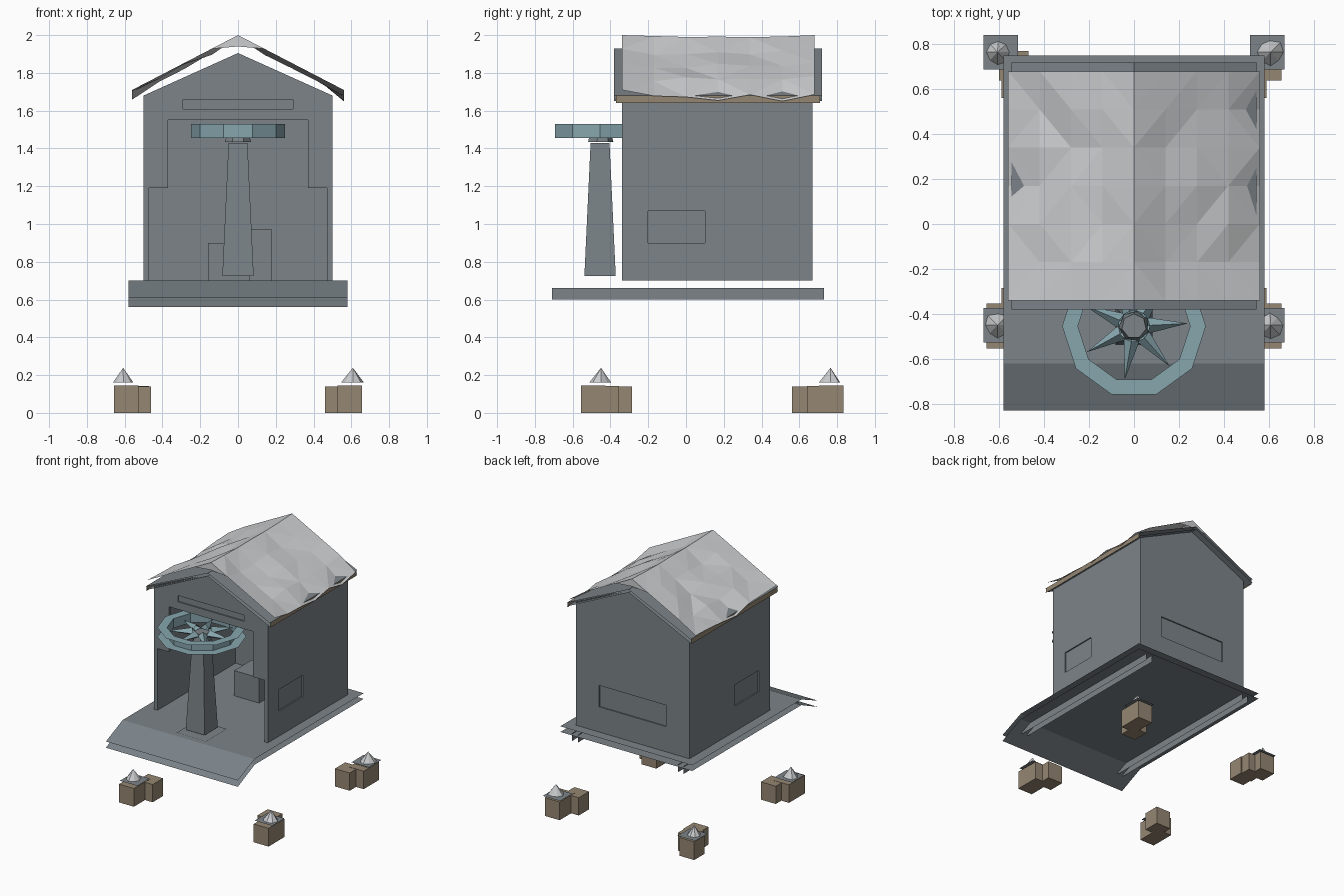
import bpy, bmesh, math, random
from mathutils import Matrix, Vector

random.seed(4)
cube = bpy.data.objects.get("Cube")
if cube:
    bpy.data.objects.remove(cube, do_unlink=True)


def material(name, rgb):
    m = bpy.data.materials.new(name)
    m.use_nodes = True
    m.diffuse_color = (*rgb, 1)
    m.node_tree.nodes["Principled BSDF"].inputs["Base Color"].default_value = (*rgb, 1)
    return m


GREY = material("slate grey", (0.20, 0.23, 0.25))
TEAL = material("pale teal", (0.24, 0.38, 0.42))
BROWN = material("dusty brown", (0.30, 0.24, 0.17))
SNOW = material("snow", (0.60, 0.61, 0.62))


def add(name, bm, mat):
    mesh = bpy.data.meshes.new(name)
    bm.to_mesh(mesh)
    bm.free()
    mesh.materials.append(mat)
    ob = bpy.data.objects.new(name, mesh)
    bpy.context.collection.objects.link(ob)
    return ob


def box(name, lo, hi, mat):
    bm = bmesh.new()
    size = [b - a for a, b in zip(lo, hi)]
    mid = [(a + b) / 2 for a, b in zip(lo, hi)]
    bmesh.ops.create_cube(bm, size=1, matrix=Matrix.Translation(mid) @ Matrix.Diagonal((*size, 1)))
    return add(name, bm, mat)


def faces(name, polys, mat):
    """Open surface from a few polygons."""
    bm = bmesh.new()
    for p in polys:
        bm.faces.new([bm.verts.new(v) for v in p])
    bmesh.ops.remove_doubles(bm, verts=bm.verts, dist=1e-4)
    return add(name, bm, mat)


def slab(name, outline, y0, y1, mat):
    """Solid wall from an x-z outline."""
    bm = bmesh.new()
    f = bm.faces.new([bm.verts.new((x, y0, z)) for x, z in outline])
    ext = bmesh.ops.extrude_face_region(bm, geom=[f])["geom"]
    bmesh.ops.translate(bm, vec=(0, y1 - y0, 0), verts=[v for v in ext if isinstance(v, bmesh.types.BMVert)])
    bmesh.ops.recalc_face_normals(bm, faces=bm.faces)
    return add(name, bm, mat)


def recess(ob, lo, hi):
    """Cut a shallow rectangular niche."""
    cutter = box("niche_cutter", lo, hi, GREY)
    cutter.hide_render = True
    mod = ob.modifiers.new("niche", "BOOLEAN")
    mod.operation, mod.solver, mod.object = "DIFFERENCE", "EXACT", cutter
    bpy.context.view_layer.update()
    done = bpy.data.meshes.new_from_object(ob.evaluated_get(bpy.context.evaluated_depsgraph_get()))
    ob.modifiers.clear()
    ob.data = done
    bpy.data.objects.remove(cutter, do_unlink=True)


# Floor: two thin decks with a sloping front lip
for name, top, lip in (("floor_top", 0.70, 0.61), ("floor_underside", 0.655, 0.56)):
    a, b, c = (0.75, top), (-0.62, top), (-0.83, lip)
    faces(name, [[(-0.58, p[0], p[1]), (-0.58, q[0], q[1]), (0.58, q[0], q[1]), (0.58, p[0], p[1])]
                 for p, q in ((a, b), (b, c))], GREY)

# Rails below the floor
for side in (-1, 1):
    faces("floor_rail", [[(side * x, -0.71, 0.6), (side * x, 0.73, 0.6),
                          (side * x, 0.73, 0.66), (side * x, -0.71, 0.66)] for x in (0.44, 0.49)], GREY)

# Walls with niches
for side in (-1, 1):
    xs = sorted((side * 0.47, side * 0.5))
    wall = box("side_wall", (xs[0], -0.34, 0.7), (xs[1], 0.67, 1.67), GREY)
    xs = sorted((side * 0.49, side * 0.55))
    recess(wall, (xs[0], -0.20, 0.9), (xs[1], 0.10, 1.07))

gable = [(0.5, 1.68), (0, 1.905), (-0.5, 1.68)]
back = slab("back_wall", [(-0.5, 0.7), (0.5, 0.7)] + gable, 0.64, 0.67, GREY)
recess(back, (-0.295, 0.66, 0.9), (0.295, 0.72, 1.07))
front = slab("front_frame", [(-0.5, 1.19), (-0.37, 1.19), (-0.37, 1.55), (0.37, 1.55),
                             (0.37, 1.19), (0.5, 1.19)] + gable, -0.34, -0.31, GREY)
recess(front, (-0.29, -0.4, 1.61), (0.29, -0.33, 1.66))

# Roof sheets and eave boards
for name, ridge, eave in (("roof_top", 1.93, 1.68), ("roof_underside", 1.907, 1.65)):
    faces(name, [[(0, -0.38, ridge), (s * 0.545, -0.38, eave), (s * 0.545, 0.72, eave), (0, 0.72, ridge)]
                 for s in (-1, 1)], GREY)
for s in (-1, 1):
    faces("eave_board", [[(s * 0.545, -0.37, 1.64), (s * 0.545, 0.71, 1.64),
                          (s * 0.545, 0.71, 1.68), (s * 0.545, -0.37, 1.68)]], BROWN)

# Uneven snow blanket on the roof
bm = bmesh.new()
rows = []
for j in range(7):
    row = []
    for i in range(-4, 5):
        x = i * 0.14
        end = j in (0, 6)
        sag = 0 if end else random.uniform(0, 0.012 if i == 0 else 0.035)
        if abs(i) == 4 and j > 0:
            sag = random.uniform(0.0, 0.06)
        row.append(bm.verts.new((x, -0.34 + j * 0.17, 2 - 0.518 * abs(x) - sag)))
    rows.append(row)
for r0, r1 in zip(rows, rows[1:]):
    for i in range(8):
        bm.faces.new((r0[i], r0[i + 1], r1[i + 1], r1[i]))
bmesh.ops.triangulate(bm, faces=bm.faces)
for row in (rows[0], rows[-1]):
    low = bm.verts.new(row[4].co - Vector((0, 0, 0.06)))
    bm.faces.new((row[4], row[3], low))
    bm.faces.new((row[4], low, row[5]))
add("roof_snow", bm, SNOW)

# Pedestal
CY = -0.455
faces("pedestal_plate", [[(-0.13, CY - 0.13, 0.706), (0.13, CY - 0.13, 0.706),
                          (0.13, CY + 0.13, 0.706), (-0.13, CY + 0.13, 0.706)]], GREY)
bm = bmesh.new()
bmesh.ops.create_cone(bm, cap_ends=True, segments=4, radius1=0.083 * math.sqrt(2), radius2=0.05 * math.sqrt(2),
                      depth=0.705, matrix=Matrix.Translation((0, CY, 1.0775)) @ Matrix.Rotation(math.pi / 4, 4, "Z"))
add("pedestal", bm, GREY)


# Ten-sided wheel: two flat rims and an inner band
def ring_point(r, k, z):
    a = k * math.tau / 10
    return (r * math.cos(a), CY + r * math.sin(a), z)


for z in (1.455, 1.53):
    faces("wheel_rim", [[ring_point(0.25, k, z), ring_point(0.32, k, z), ring_point(0.32, k + 1, z),
                         ring_point(0.25, k + 1, z)] for k in range(10)], TEAL)
faces("wheel_band", [[ring_point(0.25, k, 1.455), ring_point(0.25, k + 1, 1.455),
                      ring_point(0.25, k + 1, 1.53), ring_point(0.25, k, 1.53)] for k in range(10)], TEAL)

# Pointed spokes and hub
spokes = []
for k in range(7):
    turn = Matrix.Translation((0, CY, 0)) @ Matrix.Rotation(math.radians(3) + k * math.tau / 7, 4, "Z")
    left, right, top, low, tip = [turn @ Vector(p) for p in (
        (0.06, 0.036, 1.49), (0.06, -0.036, 1.49), (0.07, 0, 1.525), (0.06, 0, 1.465), (0.24, 0, 1.49))]
    spokes += [(left, top, tip), (top, right, tip), (right, low, tip), (low, left, tip)]
faces("wheel_spokes", spokes, TEAL)
bm = bmesh.new()
bmesh.ops.create_cone(bm, cap_ends=True, segments=7, radius1=0.07, radius2=0.055, depth=0.06,
                      matrix=Matrix.Translation((0, CY, 1.465)))
add("wheel_hub", bm, GREY)

# Storage boxes inside
box("inner_box_low", (-0.16, 0.18, 0.7), (0.06, 0.40, 0.90), GREY)
box("inner_box_tall", (-0.04, 0.42, 0.7), (0.18, 0.63, 0.97), GREY)

# Corner footings: blocks, cap plate and a small snow pile
for s in (-1, 1):
    for py, flip, steps in ((-0.45, 1, (-0.04, 0.03, 0.10)), (0.765, -1, (0.005, -0.06, -0.14))):
        for n, dy in enumerate(steps):
            cx, cy = s * (0.525 if n == 2 else 0.592), py + dy
            if n == 1 and s < 0 < py:
                cx = -0.535
            box("footing_block", (cx - 0.065, cy - 0.065, 0), (cx + 0.065, cy + 0.065, 0.145 - n * 0.002), BROWN)
        px = s * 0.593
        faces("footing_cap", [[(px - 0.077, py - 0.077, 0.158), (px + 0.077, py - 0.077, 0.158),
                               (px + 0.077, py + 0.077, 0.158), (px - 0.077, py + 0.077, 0.158)]], GREY)
        bm = bmesh.new()
        bmesh.ops.create_cone(bm, cap_ends=True, segments=8, radius1=0.062, radius2=0, depth=0.077,
                              matrix=Matrix.Translation((px + s * 0.015, py, 0.2)))
        for v in bm.verts:
            if v.co.z < 0.2:
                grow = random.uniform(0.75, 1.0)
                v.co.x = px + (v.co.x - px) * grow
                v.co.y = py + (v.co.y - py) * grow
        add("footing_snow", bm, SNOW)
